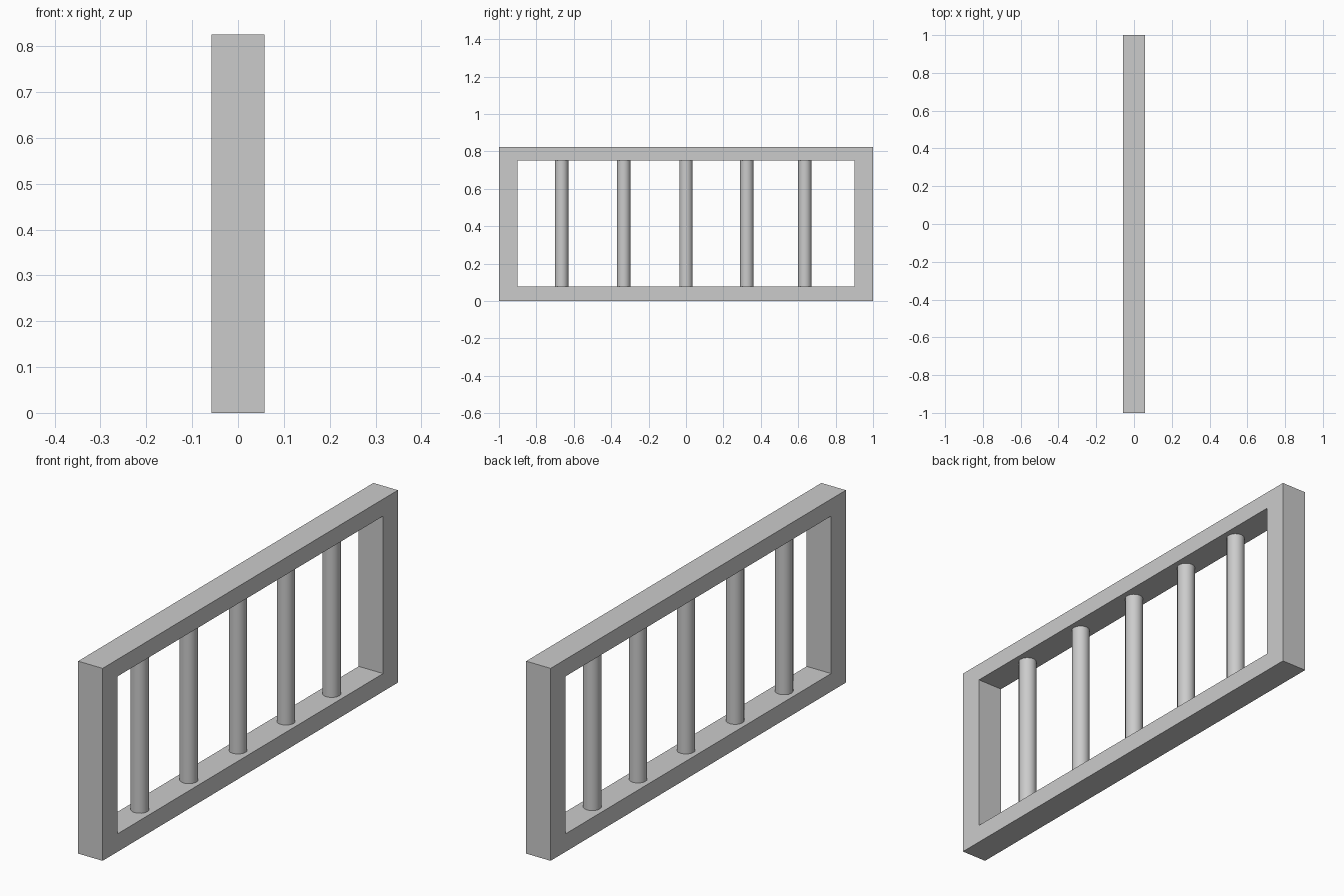
import bpy, bmesh

if "Cube" in bpy.data.objects:
    bpy.data.objects.remove(bpy.data.objects["Cube"])

HALF_X, HALF_Y, TOP = 0.058, 1.0, 0.825
IN_Y, IN_BOTTOM, IN_TOP = 0.90, 0.077, 0.752
BAR_RADIUS = 0.036
BAR_POSITIONS = (-0.665, -0.333, 0.0, 0.325, 0.635)


def rect(y, z0, z1):
    return [(-y, z0), (y, z0), (y, z1), (-y, z1)]


# Rectangular frame: one solid ring, mitred at the corners
bm = bmesh.new()
loops = [[bm.verts.new((x, y, z)) for y, z in outline]
         for x, outline in ((-HALF_X, rect(HALF_Y, 0, TOP)),
                            (HALF_X, rect(HALF_Y, 0, TOP)),
                            (HALF_X, rect(IN_Y, IN_BOTTOM, IN_TOP)),
                            (-HALF_X, rect(IN_Y, IN_BOTTOM, IN_TOP)))]
for a, b in zip(loops, loops[1:] + loops[:1]):
    for i in range(4):
        j = (i + 1) % 4
        bm.faces.new((a[i], a[j], b[j], b[i]))
bmesh.ops.recalc_face_normals(bm, faces=bm.faces)
mesh = bpy.data.meshes.new("frame")
bm.to_mesh(mesh)
bm.free()
bpy.context.collection.objects.link(bpy.data.objects.new("frame", mesh))

# Upright round bars between the bottom and top rails
for n, y in enumerate(BAR_POSITIONS, 1):
    bpy.ops.mesh.primitive_cylinder_add(
        vertices=16, radius=BAR_RADIUS, depth=IN_TOP - IN_BOTTOM,
        location=(0, y, (IN_TOP + IN_BOTTOM) / 2))
    bar = bpy.context.object
    bar.name = f"bar_{n}"
    bpy.ops.object.shade_smooth_by_angle()
